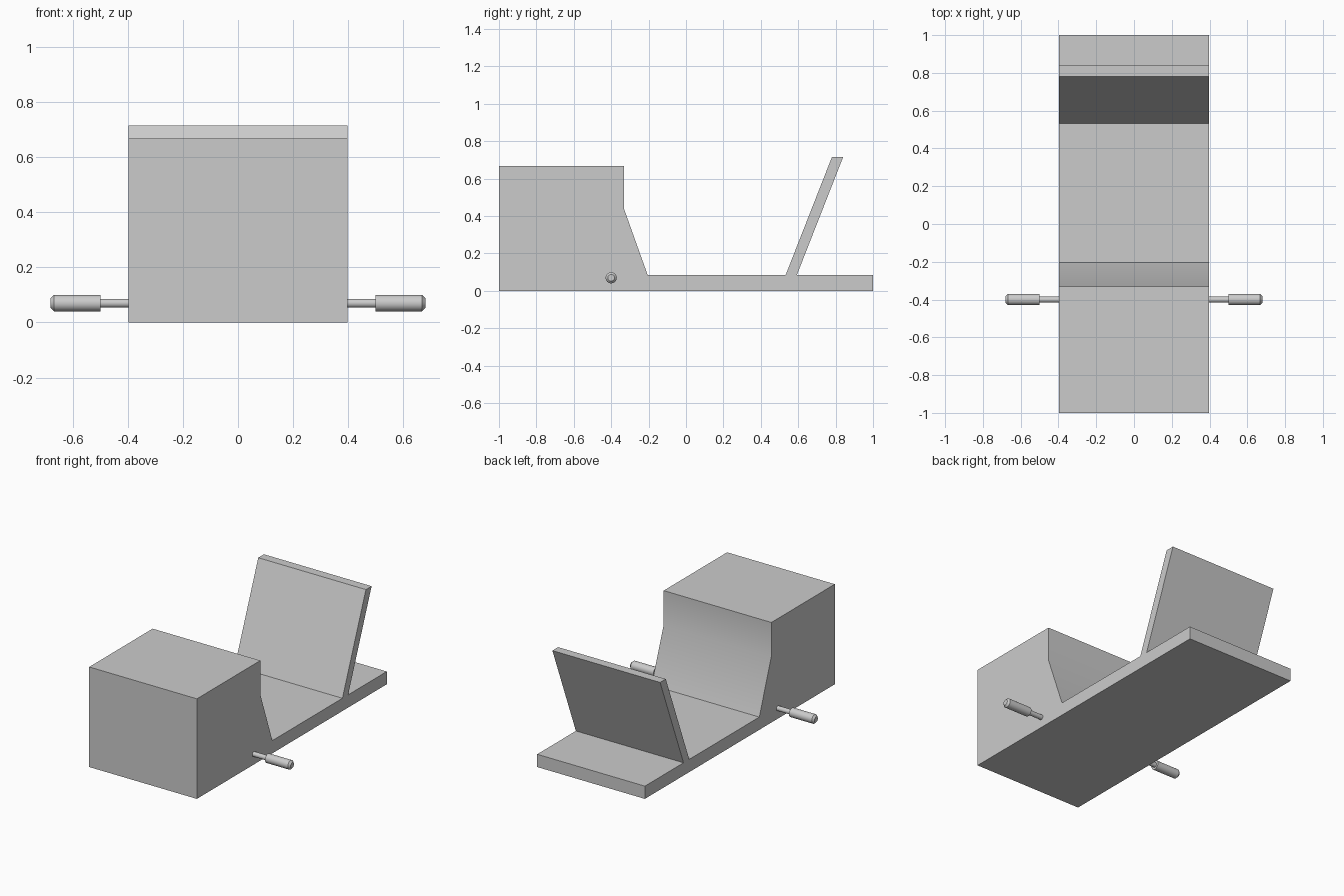
import bpy, bmesh, math
from mathutils import Matrix, Vector

if "Cube" in bpy.data.objects:
    bpy.data.objects.remove(bpy.data.objects["Cube"])

HALF_WIDTH = 0.397

grey = bpy.data.materials.new("plain_grey")
grey.use_nodes = True
colour = (0.6, 0.6, 0.6, 1)
grey.diffuse_color = colour
grey.node_tree.nodes["Principled BSDF"].inputs["Base Color"].default_value = colour


def finish(name, bm):
    bmesh.ops.recalc_face_normals(bm, faces=bm.faces)
    mesh = bpy.data.meshes.new(name)
    bm.to_mesh(mesh)
    bm.free()
    mesh.materials.append(grey)
    obj = bpy.data.objects.new(name, mesh)
    bpy.context.collection.objects.link(obj)
    bpy.ops.object.select_all(action='DESELECT')
    obj.select_set(True)
    bpy.context.view_layer.objects.active = obj
    bpy.ops.object.shade_smooth_by_angle(angle=math.radians(30))
    return obj


def extrude_profile(name, outline):
    """Extrude a side outline (y, z) across the full width."""
    bm = bmesh.new()
    face = bm.faces.new([bm.verts.new((-HALF_WIDTH, y, z)) for y, z in outline])
    side = bmesh.ops.extrude_face_region(bm, geom=[face])["geom"]
    verts = [g for g in side if isinstance(g, bmesh.types.BMVert)]
    bmesh.ops.translate(bm, verts=verts, vec=(2 * HALF_WIDTH, 0, 0))
    return finish(name, bm)


def lathe_peg(name, side):
    """Turn a peg (x, radius) about its own axis, pointing outward."""
    centre = Vector((0, -0.4, 0.07))
    outline = [(0.38, 0), (0.38, 0.016), (0.5, 0.016), (0.5, 0.03),
               (0.668, 0.03), (0.68, 0.018), (0.68, 0)]
    bm = bmesh.new()
    verts = [bm.verts.new(centre + Vector((side * x, 0, r))) for x, r in outline]
    edges = [bm.edges.new(pair) for pair in zip(verts, verts[1:])]
    bmesh.ops.spin(bm, geom=verts + edges, cent=centre, axis=(1, 0, 0),
                   angle=math.tau, steps=24)
    bmesh.ops.remove_doubles(bm, verts=bm.verts, dist=0.0001)
    return finish(name, bm)


# Front block and floor in one solid
extrude_profile("body", [(-1, 0), (1, 0), (1, 0.085), (-0.205, 0.085),
                         (-0.332, 0.44), (-0.332, 0.667), (-1, 0.667)])

# Leaning back panel, set slightly into the floor
extrude_profile("back_panel", [(0.523, 0.06), (0.583, 0.06),
                               (0.84, 0.715), (0.78, 0.715)])

# Side pegs
lathe_peg("left_peg", 1)
lathe_peg("right_peg", -1)
